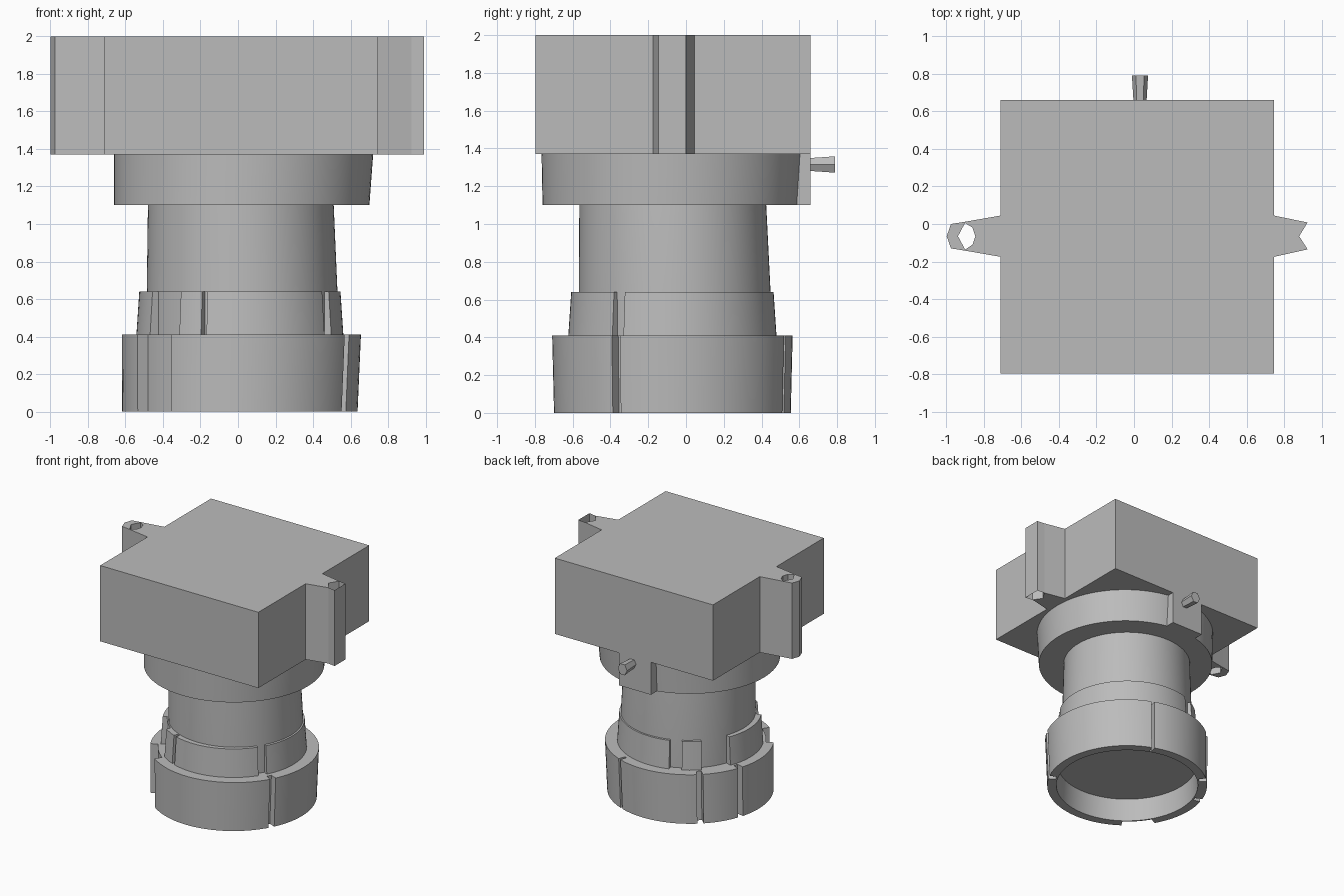
import bpy, bmesh, math

old = bpy.data.objects.get("Cube")
if old:
    bpy.data.objects.remove(old, do_unlink=True)

grey = bpy.data.materials.new("plain_grey")
grey.use_nodes = True
colour = (0.5, 0.5, 0.5, 1)
grey.diffuse_color = colour
grey.node_tree.nodes["Principled BSDF"].inputs["Base Color"].default_value = colour


def finish(name, bm, smooth=False, recalc=True):
    if recalc:
        bmesh.ops.recalc_face_normals(bm, faces=bm.faces)
    mesh = bpy.data.meshes.new(name)
    bm.to_mesh(mesh)
    bm.free()
    mesh.materials.append(grey)
    ob = bpy.data.objects.new(name, mesh)
    bpy.context.collection.objects.link(ob)
    if smooth:
        bpy.ops.object.select_all(action='DESELECT')
        ob.select_set(True)
        bpy.context.view_layer.objects.active = ob
        bpy.ops.object.shade_smooth_by_angle(angle=math.radians(30))
    return ob


def wall(bm, path, z0, z1, closed=False):
    """Vertical wall along a plan path."""
    lo = [bm.verts.new((x, y, z0)) for x, y in path]
    hi = [bm.verts.new((x, y, z1)) for x, y in path]
    n = len(path)
    for i in range(n if closed else n - 1):
        j = (i + 1) % n
        bm.faces.new((lo[i], lo[j], hi[j], hi[i]))
    return lo, hi


def prism(name, outline, z0, z1):
    bm = bmesh.new()
    lo, hi = wall(bm, outline, z0, z1, True)
    bm.faces.new(lo)
    bm.faces.new(hi)
    return finish(name, bm)


def block(name, x0, x1, y0, y1, z0, z1):
    return prism(name, [(x0, y0), (x1, y0), (x1, y1), (x0, y1)], z0, z1)


def turned(name, rings, gaps=()):
    """Loft of round sections (z, radius, cx, cy, gap depth)."""
    angles = set(range(-180, 180, 4))
    for a, b in gaps:
        angles |= {a - 0.2, a + 0.2, b - 0.2, b + 0.2}
    angles = sorted(angles)
    bm = bmesh.new()
    loops = []
    for z, r, cx, cy, depth in rings:
        loop = []
        for deg in angles:
            cut = depth if any(a < deg < b for a, b in gaps) else 0
            t = math.radians(deg)
            loop.append(bm.verts.new((cx + (r - cut) * math.cos(t),
                                      cy + (r - cut) * math.sin(t), z)))
        loops.append(loop)
    n = len(angles)
    for lo, hi in zip(loops, loops[1:]):
        for i in range(n):
            j = (i + 1) % n
            bm.faces.new((lo[i], lo[j], hi[j], hi[i]))
    bm.faces.new(loops[0])
    bm.faces.new(loops[-1])
    return finish(name, bm, smooth=True)


# Square head
Z0, Z1 = 1.37, 2.0
block("head_block", -0.71, 0.745, -0.797, 0.66, Z0, Z1)

# Right ear with a vertical through hole
MID = -0.065
outer = [(-0.71, 0.045), (-0.90, 0.012), (-0.975, 0.0), (-0.998, MID),
         (-0.975, -0.13), (-0.90, -0.142), (-0.71, -0.175)]
hole = [(-0.938, MID), (-0.90, 0.006), (-0.86, -0.02), (-0.845, MID),
        (-0.86, -0.11), (-0.90, -0.136)]
bm = bmesh.new()
wall(bm, outer, Z0, Z1)
wall(bm, hole[::-1], Z0, Z1, True)
upper = outer[:4] + hole[:4] + [(-0.71, MID)]
lower = outer[3:] + [(-0.71, MID)] + hole[3:] + hole[:1]
for z in (Z0, Z1):
    for plan in (upper, lower):
        bm.faces.new([bm.verts.new((x, y, z)) for x, y in plan])
bmesh.ops.remove_doubles(bm, verts=bm.verts, dist=0.0005)
finish("right_ear", bm)

# Left ear with a notched cap inside an open outer wall
prism("left_ear", [(0.745, -0.175), (0.925, -0.135), (0.88, MID),
                   (0.925, 0.008), (0.745, 0.045)], Z0, Z1)
bm = bmesh.new()
wall(bm, [(0.925, -0.135), (0.99, -0.145), (0.99, 0.0), (0.925, 0.008)], Z0, Z1)
finish("left_ear_shell", bm, recalc=False)

# Collar under the head with its rear pad
turned("collar", [(1.10, 0.68, 0.02, -0.08, 0), (1.37, 0.69, 0.03, -0.075, 0)])
block("rear_pad", -0.14, 0.155, 0.4, 0.66, 1.10, 1.37)

# Six-sided peg, flared outwards
bm = bmesh.new()
ends = []
for y, rx, rz in ((0.64, 0.034, 0.038), (0.79, 0.043, 0.05)):
    ends.append([bm.verts.new((0.032 + rx * math.cos(k * math.pi / 3), y,
                               1.315 + rz * math.sin(k * math.pi / 3)))
                 for k in range(6)])
for k in range(6):
    j = (k + 1) % 6
    bm.faces.new((ends[0][k], ends[0][j], ends[1][j], ends[1][k]))
for end in ends:
    bm.faces.new(end)
finish("rear_peg", bm)

# Barrel
turned("barrel", [(0.35, 0.508, 0.022, -0.06, 0), (0.64, 0.508, 0.022, -0.06, 0),
                  (1.10, 0.495, 0.015, -0.07, 0)])

# Raised band with gaps
turned("band", [(0.40, 0.552, 0.01, -0.072, 0.05), (0.64, 0.536, 0.01, -0.072, 0.035)],
       gaps=[(-150, -126), (-112, -109), (-35, -28), (108, 118), (134, 158)])

# Hollow foot ring with grooves
turned("foot_ring", [(0.19, 0.545, 0.01, -0.072, 0), (0.0, 0.555, 0.01, -0.072, 0),
                     (0.0, 0.627, 0.01, -0.072, 0.06),
                     (0.41, 0.637, 0.018, -0.072, 0.06),
                     (0.41, 0.52, 0.018, -0.072, 0)],
       gaps=[(-150, -126), (-30, -26), (68, 70), (130, 134), (160, 164)])
